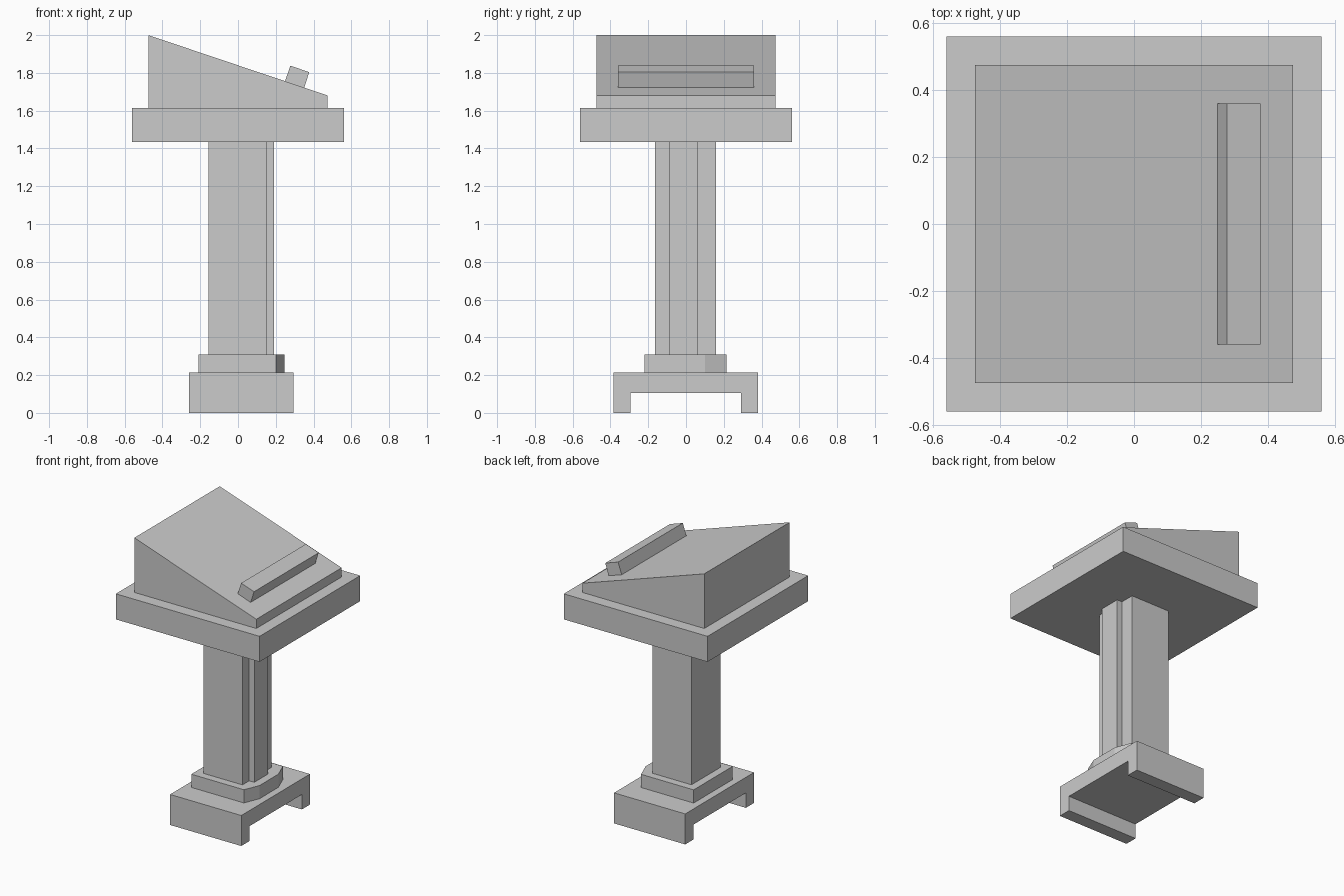
import bpy
import bmesh
from mathutils import Vector

if "Cube" in bpy.data.objects:
    bpy.data.objects.remove(bpy.data.objects["Cube"])


def prism(name, outline, axis, start, end):
    """Extrude a 2D outline along an axis: 'x' uses (y,z), 'y' uses (x,z), 'z' uses (x,y)."""
    place = {
        'x': lambda a, b: Vector((start, a, b)),
        'y': lambda a, b: Vector((a, start, b)),
        'z': lambda a, b: Vector((a, b, start)),
    }[axis]
    offset = Vector([(end - start) if axis == c else 0 for c in 'xyz'])
    bm = bmesh.new()
    face = bm.faces.new([bm.verts.new(place(a, b)) for a, b in outline])
    result = bmesh.ops.extrude_face_region(bm, geom=[face])
    moved = [g for g in result['geom'] if isinstance(g, bmesh.types.BMVert)]
    bmesh.ops.translate(bm, verts=moved, vec=offset)
    # extruding keeps the first face as the closing cap only if still present
    if not face.is_valid:
        bmesh.ops.holes_fill(bm, edges=bm.edges[:])
    bmesh.ops.recalc_face_normals(bm, faces=bm.faces[:])
    mesh = bpy.data.meshes.new(name)
    bm.to_mesh(mesh)
    bm.free()
    obj = bpy.data.objects.new(name, mesh)
    bpy.context.collection.objects.link(obj)
    return obj


def rect(a0, a1, b0, b1):
    return [(a0, b0), (a1, b0), (a1, b1), (a0, b1)]


# Foot block with a channel running through underneath
prism("foot", [(-0.385, 0), (-0.295, 0), (-0.295, 0.105), (0.29, 0.105),
               (0.29, 0), (0.38, 0), (0.38, 0.215), (-0.385, 0.215)],
      'x', -0.26, 0.295)

# Plinth, bowed outwards on the reader's side
prism("plinth", [(-0.21, -0.22), (0.2, -0.22), (0.245, -0.11), (0.245, 0.1),
                 (0.2, 0.215), (-0.21, 0.215)], 'z', 0.215, 0.308)

# Column with a raised rib on one face
prism("column", [(-0.155, -0.165), (0.15, -0.165), (0.15, -0.09), (0.19, -0.09),
                 (0.19, 0.06), (0.15, 0.06), (0.15, 0.16), (-0.155, 0.16)],
      'z', 0.308, 1.435)

# Square table slab
prism("table_slab", rect(-0.56, 0.56, -0.56, 0.56), 'z', 1.435, 1.615)

# Sloping desk
prism("sloped_desk", [(-0.475, 1.615), (0.475, 1.615), (0.475, 1.68), (-0.475, 2.0)],
      'y', -0.475, 0.475)

# Book ledge standing square to the slope
prism("book_ledge", [(0.247, 1.75), (0.349, 1.716), (0.377, 1.804), (0.277, 1.838)],
      'y', -0.36, 0.36)
